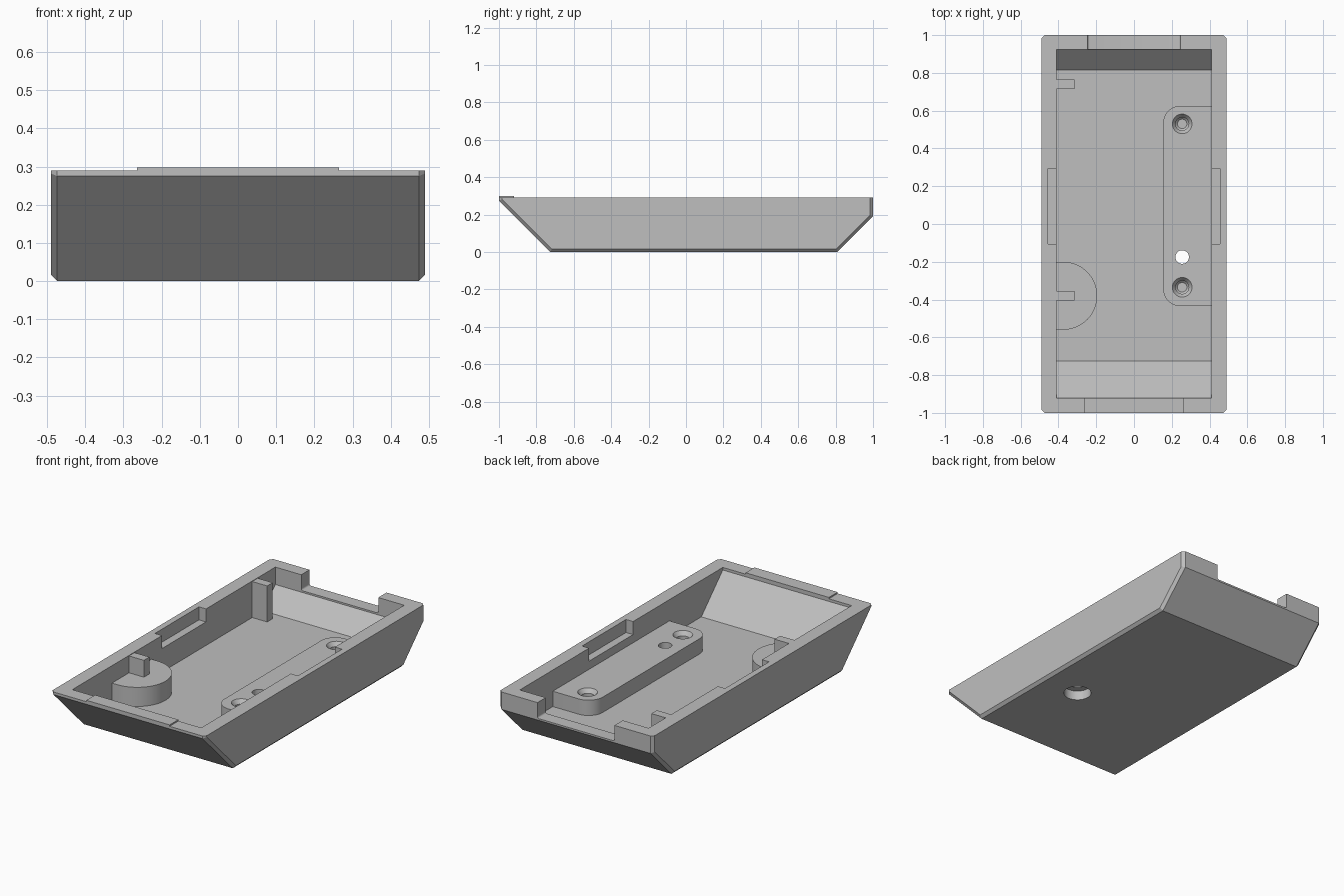
import bpy, bmesh, math
from mathutils import Matrix, Vector

cube = bpy.data.objects.get("Cube")
if cube:
    bpy.data.objects.remove(cube, do_unlink=True)

grey = bpy.data.materials.new("plain grey")
grey.use_nodes = True
GREY = (0.52, 0.52, 0.52, 1)
grey.diffuse_color = GREY
grey.node_tree.nodes["Principled BSDF"].inputs["Base Color"].default_value = GREY

RIM, FLOOR, HALF = 0.29, 0.08, 0.49
IN_X = 0.41


def make(name, bm):
    bmesh.ops.recalc_face_normals(bm, faces=bm.faces[:])
    mesh = bpy.data.meshes.new(name)
    bm.to_mesh(mesh)
    bm.free()
    obj = bpy.data.objects.new(name, mesh)
    bpy.context.collection.objects.link(obj)
    mesh.materials.append(grey)
    return obj


def prism(points, direction):
    """Extrude a closed outline of 3D points."""
    bm = bmesh.new()
    face = bm.faces.new([bm.verts.new(p) for p in points])
    moved = bmesh.ops.extrude_face_region(bm, geom=[face])["geom"]
    verts = [v for v in moved if isinstance(v, bmesh.types.BMVert)]
    bmesh.ops.translate(bm, verts=verts, vec=direction)
    return bm


def side_prism(profile, half):
    return prism([(-half, y, z) for y, z in profile], Vector((2 * half, 0, 0)))


def flat_prism(outline, low, high):
    return prism([(x, y, low) for x, y in outline], Vector((0, 0, high - low)))


def box(x0, x1, y0, y1, z0, z1):
    return flat_prism([(x0, y0), (x1, y0), (x1, y1), (x0, y1)], z0, z1)


def arc(cx, cy, r, start, end, steps):
    angles = [math.radians(start + (end - start) * i / steps) for i in range(steps + 1)]
    return [(cx + r * math.cos(a), cy + r * math.sin(a)) for a in angles]


def lathe(x, y, profile, sides=32):
    """Solid of revolution from (radius, height) points, closed at both ends."""
    bm = bmesh.new()
    rings = []
    for r, z in profile:
        rings.append([bm.verts.new((px, py, z))
                      for px, py in arc(x, y, r, 0, 360, sides)[:-1]])
    for a, b in zip(rings, rings[1:]):
        for i in range(sides):
            j = (i + 1) % sides
            bm.faces.new((a[i], a[j], b[j], b[i]))
    bm.faces.new(rings[0])
    bm.faces.new(rings[-1])
    return bm


def cut(target, bm):
    cutter = make("cutter", bm)
    cutter.hide_render = True
    mod = target.modifiers.new("cut", 'BOOLEAN')
    mod.operation, mod.solver, mod.object = 'DIFFERENCE', 'EXACT', cutter
    bpy.context.view_layer.objects.active = target
    bpy.ops.object.modifier_apply(modifier=mod.name)
    bpy.data.objects.remove(cutter, do_unlink=True)


# Tray shell with chamfered side edges
outer = [(-0.725, 0), (0.81, 0), (1, 0.19), (1, RIM), (-1, RIM), (-1, 0.275)]
bm = side_prism(outer, HALF)
edges = [e for e in bm.edges
         if abs(e.verts[0].co.x - e.verts[1].co.x) < 0.01
         and not all(v.co.z > RIM - 0.001 for v in e.verts)]
bmesh.ops.bevel(bm, geom=edges, offset=0.016, segments=1, affect='EDGES')
tray = make("tray_shell", bm)

# Hollow with sloping ends
inner = [(-0.725, FLOOR), (0.815, FLOOR), (0.925, 0.19), (0.925, 0.4),
         (-0.92, 0.4), (-0.92, 0.275)]
cut(tray, side_prism(inner, IN_X))

# Rear opening with rounded lower corners
opening = (arc(-0.235, 0.21, 0.01, 180, 270, 4) + arc(0.235, 0.21, 0.01, 270, 360, 4)
           + [(0.245, 0.4), (-0.245, 0.4)])
cut(tray, prism([(x, 0.9, z) for x, z in opening], Vector((0, 0.2, 0))))

# Pockets in both side walls
for s in (-1, 1):
    x0, x1 = sorted((s * 0.40, s * 0.455))
    cut(tray, box(x0, x1, -0.105, 0.295, 0.215, 0.4))

# Long mounting block, rounded on its inner corners
R = 0.09
outline = (arc(0.155 + R, 0.625 - R, R, 90, 180, 10)
           + arc(0.155 + R, -0.435 + R, R, 180, 270, 10)
           + [(0.42, -0.435), (0.42, 0.625)])
block = make("mounting_block", flat_prism(outline, 0.06, 0.168))

# Countersunk screw sockets
for y in (0.53, -0.335):
    cut(block, lathe(0.255, y, [(0.025, 0.09), (0.035, 0.1), (0.035, 0.145),
                                (0.052, 0.168), (0.052, 0.2)]))

# Through hole, widened underneath
for part in (tray, block):
    cut(part, lathe(0.255, -0.175, [(0.074, -0.1), (0.074, 0.055),
                                    (0.036, 0.055), (0.036, 0.3)]))

# Half-round post
post_outline = arc(-0.375, -0.38, 0.18, -90, 90, 28) + [(-0.42, -0.2), (-0.42, -0.56)]
post = make("half_round_post", flat_prism(post_outline, 0.06, 0.19))

# Upright ribs on the right wall
for name, y in (("rear_rib", 0.74), ("front_rib", -0.38)):
    make(name, box(-0.42, -0.315, y - 0.025, y + 0.025, 0.06, 0.287))

# Raised lip on the front rim
make("front_lip", box(-0.265, 0.265, -1, -0.92, 0.28, 0.298))

# Keep sharp edges while smoothing the round walls
for obj in (tray, block, post):
    bpy.ops.object.select_all(action='DESELECT')
    obj.select_set(True)
    bpy.context.view_layer.objects.active = obj
    bpy.ops.object.shade_smooth_by_angle(angle=math.radians(25))
